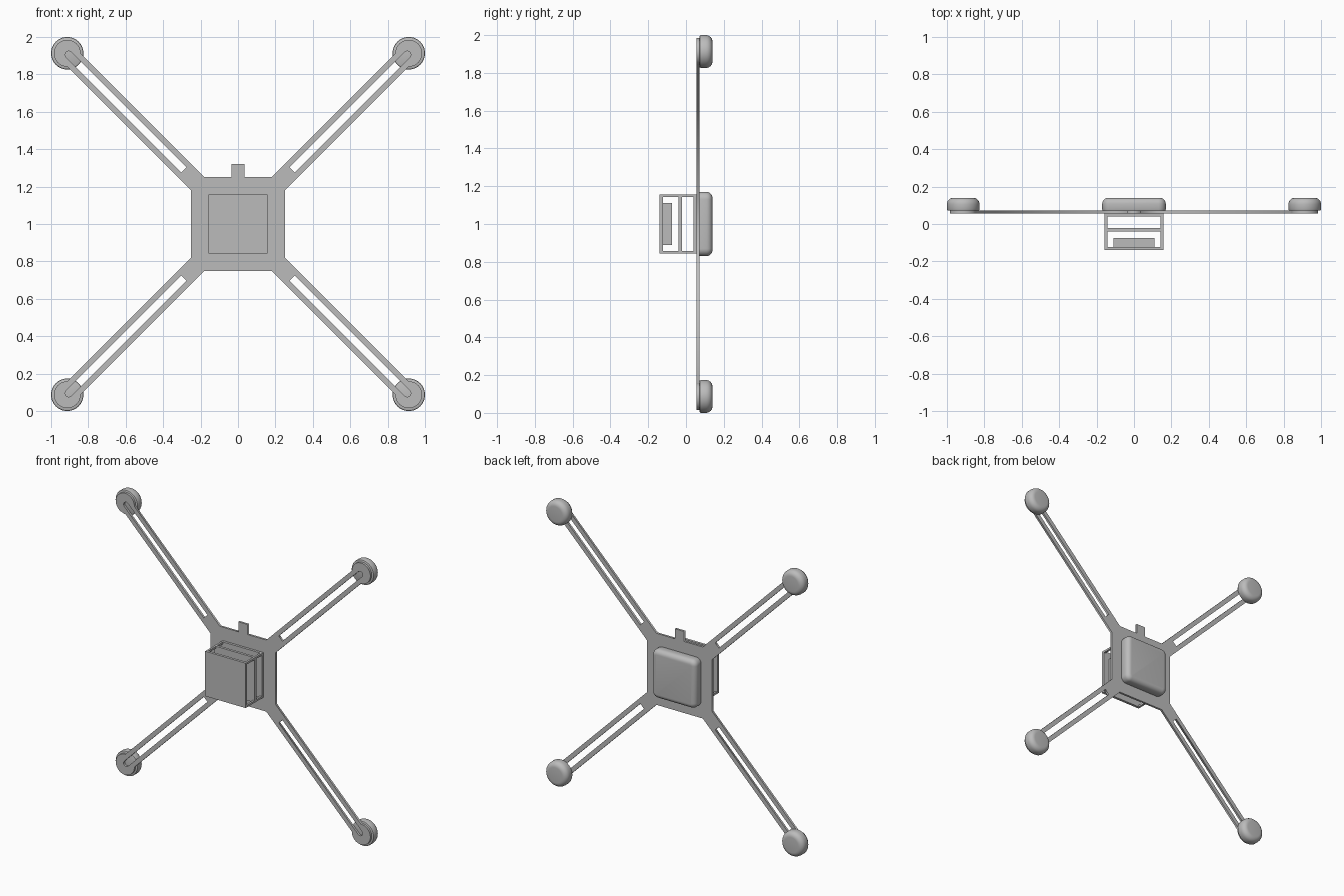
import bpy, bmesh, math
from mathutils import Matrix

if "Cube" in bpy.data.objects:
    bpy.data.objects.remove(bpy.data.objects["Cube"])

grey = bpy.data.materials.new("mid grey")
grey.use_nodes = True
grey.diffuse_color = (0.5, 0.5, 0.5, 1)
grey.node_tree.nodes["Principled BSDF"].inputs["Base Color"].default_value = (0.5, 0.5, 0.5, 1)

MID = 1.0                      # height of the hub centre
PAD = 0.913                    # foot pad offset along x and z
REACH = PAD * math.sqrt(2)     # foot pad offset along the arm
PLATE_FRONT, PLATE_BACK, BACK = 0.056, 0.071, 0.14


def add_mesh(name, bm, smooth=False):
    mesh = bpy.data.meshes.new(name)
    bm.to_mesh(mesh)
    bm.free()
    obj = bpy.data.objects.new(name, mesh)
    bpy.context.collection.objects.link(obj)
    mesh.materials.append(grey)
    if smooth:
        bpy.ops.object.select_all(action='DESELECT')
        bpy.context.view_layer.objects.active = obj
        obj.select_set(True)
        bpy.ops.object.shade_smooth_by_angle(angle=math.radians(35))
    return obj


def box_bm(x, y, z):
    """Box from (low, high) ranges."""
    bm = bmesh.new()
    bmesh.ops.create_cube(bm, size=1)
    for v in bm.verts:
        v.co = [r[0] if c < 0 else r[1] for c, r in zip(v.co, (x, y, z))]
    return bm


def box(name, x, y, z):
    return add_mesh(name, box_bm(x, y, z))


def round_edges(bm, test, radius, segments):
    edges = [e for e in bm.edges if test(e)]
    bmesh.ops.bevel(bm, geom=edges, offset=radius, segments=segments,
                    profile=0.5, affect='EDGES')


def at_y(y):
    return lambda e: all(abs(v.co.y - y) < 1e-4 for v in e.verts)


def arc(centre, radius, half_angle, steps):
    """Arc in arm space: u runs outward, v across."""
    angles = [half_angle * (2 * i / steps - 1) for i in range(steps + 1)]
    return [(centre + radius * math.cos(a), radius * math.sin(a)) for a in angles]


def turn(points, angle):
    c, s = math.cos(angle), math.sin(angle)
    return [(u * c - v * s, u * s + v * c) for u, v in points]


# Frame plate: hub, four slotted arms with round ends, and a top tab
HALF, DISC, SLOT = 0.05, 0.072, 0.02
arm = [(0.304, -HALF)] + arc(REACH, DISC, math.pi - math.asin(HALF / DISC), 28) + [(0.304, HALF)]
slot = [(0.41, -SLOT)] + arc(REACH - 0.012, SLOT, math.pi / 2, 8) + [(0.41, SLOT)]
tab = [(0.035, 0.25), (0.035, 0.32), (-0.035, 0.32), (-0.035, 0.25)]
outline, loops = [], []
for i in range(4):
    angle = math.pi / 4 + i * math.pi / 2
    outline += turn(arm, angle)
    if i == 0:
        outline += tab
    loops.append(turn(slot, angle))

curve = bpy.data.curves.new("frame_plate", 'CURVE')
curve.dimensions = '2D'
curve.fill_mode = 'BOTH'
curve.extrude = (PLATE_BACK - PLATE_FRONT) / 2
for loop in [outline] + loops:
    spline = curve.splines.new('POLY')
    spline.points.add(len(loop) - 1)
    for p, (x, z) in zip(spline.points, loop):
        p.co = (x, z, 0, 1)
    spline.use_cyclic_u = True
curve.materials.append(grey)
plate = bpy.data.objects.new("frame_plate", curve)
bpy.context.collection.objects.link(plate)
plate.rotation_euler.x = math.pi / 2
plate.location = (0, (PLATE_FRONT + PLATE_BACK) / 2, MID)
bpy.ops.object.select_all(action='DESELECT')
bpy.context.view_layer.objects.active = plate
plate.select_set(True)
bpy.ops.object.convert(target='MESH')

# Foot pads: round, softened on the back rim
for side, sx in (("left", 1), ("right", -1)):
    for level, sz in (("upper", 1), ("lower", -1)):
        bm = bmesh.new()
        place = Matrix.Translation((sx * PAD, (PLATE_BACK + BACK) / 2, MID + sz * PAD))
        bmesh.ops.create_cone(bm, cap_ends=True, segments=40, radius1=0.087, radius2=0.087,
                              depth=BACK - PLATE_BACK,
                              matrix=place @ Matrix.Rotation(math.pi / 2, 4, 'X'))
        round_edges(bm, at_y(BACK), 0.034, 6)
        round_edges(bm, at_y(PLATE_BACK), 0.008, 2)
        add_mesh(f"{level}_{side}_pad", bm, True)

# Rounded housing on the back of the hub
bm = box_bm((-0.17, 0.17), (PLATE_BACK, BACK), (MID - 0.17, MID + 0.17))
round_edges(bm, lambda e: abs(e.verts[0].co.y - e.verts[1].co.y) > 0.01, 0.04, 6)
round_edges(bm, at_y(BACK), 0.032, 6)
round_edges(bm, at_y(PLATE_BACK), 0.006, 2)
add_mesh("back_housing", bm, True)

# Stacked square boards on the front, joined by corner posts
S, T = 0.157, 0.014
FRONT = -BACK
for name, y0, y1 in (("front_board", FRONT, FRONT + 0.018),
                     ("middle_board", -0.04, -0.022),
                     ("rear_board", 0.039, PLATE_FRONT)):
    box(name, (-S, S), (y0, y1), (MID - S, MID + S))
for side, x in (("left", (S - T, S)), ("right", (-S, T - S))):
    for level, z in (("upper", (MID + S - T, MID + S)), ("lower", (MID - S, MID - S + T))):
        box(f"{level}_{side}_post", x, (FRONT + 0.018, 0.039), z)

# Block mounted behind the front board
box("inner_block", (-0.11, 0.11), (FRONT + 0.018, -0.075), (MID - 0.11, MID + 0.11))
